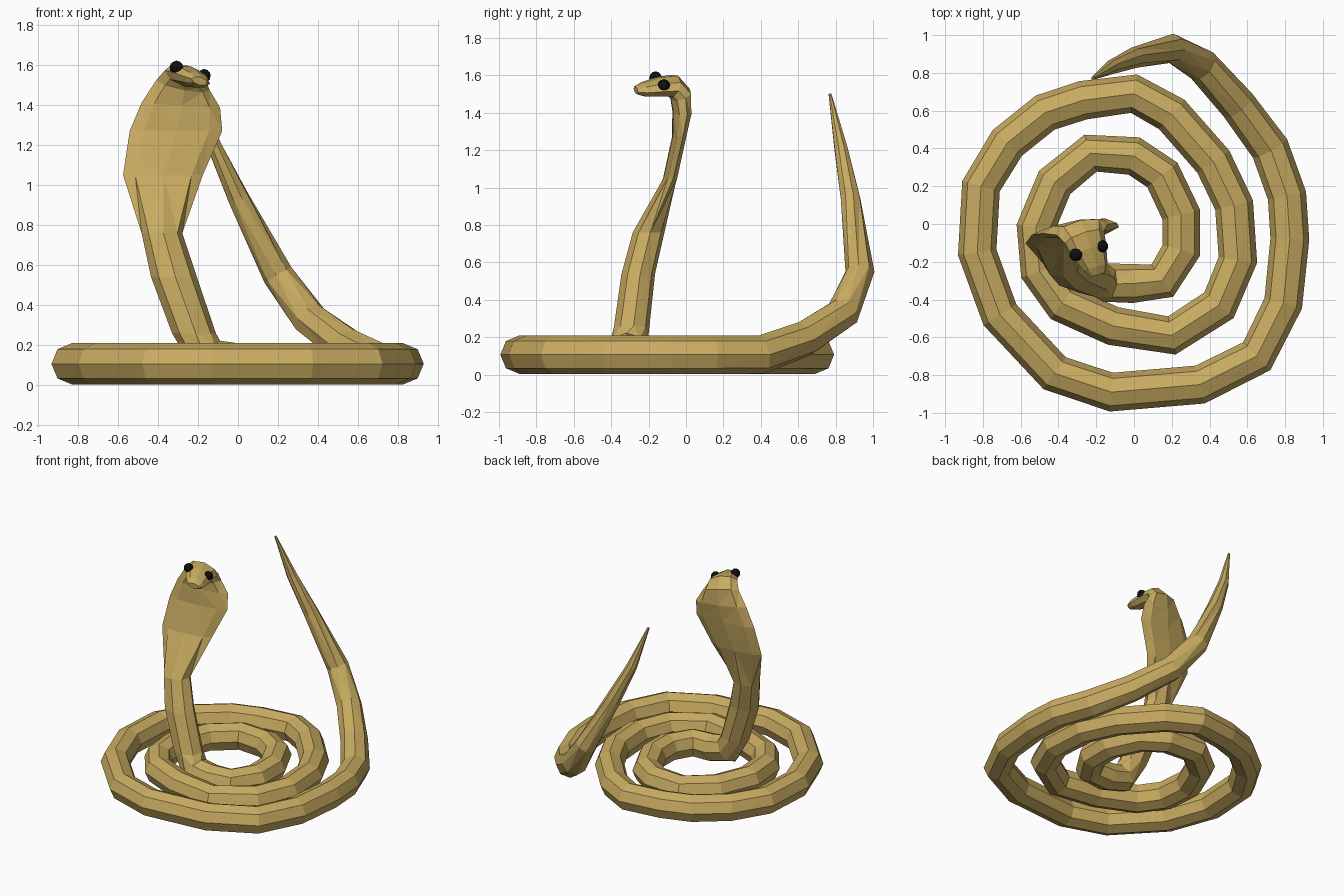
import bpy, bmesh, math
from mathutils import Vector, Euler, Matrix

if "Cube" in bpy.data.objects:
    bpy.data.objects.remove(bpy.data.objects["Cube"])


def material(name, color):
    m = bpy.data.materials.new(name)
    m.diffuse_color = (*color, 1)
    m.use_nodes = True
    m.node_tree.nodes["Principled BSDF"].inputs["Base Color"].default_value = m.diffuse_color
    return m


SKIN = material("scale_gold", (0.58, 0.41, 0.12))
BLACK = material("eye_black", (0.005, 0.005, 0.005))
SIDES = 8

# Raised tail: x, y, z, radius
tail = [(-.22, .77, 1.50, .008), (-.12, .83, 1.20, .038), (0, .88, .94, .055),
        (.20, .93, .55, .078), (.36, .84, .33, .09), (.55, .63, .19, .097)]

# Flat spiral on the ground: centre line from tail to neck (x, y)
coil = [(.72, .40), (.81, .15), (.825, -.08), (.79, -.42), (.65, -.70),
        (.35, -.85), (-.12, -.89), (-.42, -.79), (-.71, -.48), (-.83, -.15),
        (-.81, .20), (-.67, .43), (-.47, .59), (-.27, .655), (0, .69),
        (.20, .58), (.42, .33), (.53, .10), (.55, -.19), (.45, -.43),
        (.20, -.59), (-.11, -.54), (-.38, -.42), (-.50, -.25), (-.52, -.02),
        (-.42, .22), (-.23, .375), (0, .36), (.15, .26), (.25, .05),
        (.25, -.14), (.15, -.30), (-.01, -.315)]
path = tail + [(x, y, .107, .103) for x, y in coil] + [(-.15, -.31, .14, .102)]

# Neck, hood and head: x, y, z, pitch, roll, yaw, half depth, half width
neck = [(-.22, -.29, .26, 0, 0, 5, .095, .11),
        (-.32, -.255, .54, 0, 0, 5, .09, .115),
        (-.38, -.20, .76, 0, 0, 5, .085, .102),
        (-.375, -.085, 1.05, 0, 0, 5, .036, .20),
        (-.31, -.037, 1.27, 0, 0, 5, .034, .232),
        (-.285, -.022, 1.40, 5, 4, 8, .045, .198),
        (-.275, -.03, 1.50, 28, 10, 12, .058, .138),
        (-.262, -.07, 1.545, 65, 15, 17, .06, .112),
        (-.24, -.135, 1.54, 85, 15, 17, .052, .10),
        (-.205, -.225, 1.525, 95, 15, 17, .038, .07),
        (-.192, -.268, 1.52, 95, 15, 17, .02, .042)]


def ring(bm, c, side, up, a, b):
    steps = [2 * math.pi * k / SIDES for k in range(SIDES)]
    return [bm.verts.new(c + side * a * math.cos(t) + up * b * math.sin(t))
            for t in steps]


# Body: one sweep through all the rings
bm = bmesh.new()
rings = []
pts = [Vector(p[:3]) for p in path] + [Vector(neck[0][:3])]
for i, p in enumerate(path):
    t = (pts[i + 1] - pts[max(i - 1, 0)]).normalized()
    side = Vector((0, 0, 1)).cross(t).normalized()
    rings.append(ring(bm, pts[i], side, t.cross(side), p[3], p[3]))
for x, y, z, pitch, roll, yaw, a, b in neck:
    r = Euler([math.radians(v) for v in (pitch, roll, yaw)]).to_matrix()
    rings.append(ring(bm, Vector((x, y, z)), r @ Vector((0, -1, 0)),
                      r @ Vector((1, 0, 0)), a, b))
for r0, r1 in zip(rings, rings[1:]):
    for k in range(SIDES):
        n = (k + 1) % SIDES
        bm.faces.new((r0[k], r0[n], r1[n], r1[k]))
bm.faces.new(rings[0])
bm.faces.new(rings[-1])
bmesh.ops.recalc_face_normals(bm, faces=bm.faces)
bmesh.ops.triangulate(bm, faces=bm.faces)
mesh = bpy.data.meshes.new("snake_body")
bm.to_mesh(mesh)
bm.free()
mesh.materials.append(SKIN)
bpy.context.collection.objects.link(bpy.data.objects.new("snake_body", mesh))

# Eyes
for name, loc in (("eye_right", (-.308, -.163, 1.588)), ("eye_left", (-.17, -.118, 1.546))):
    bpy.ops.mesh.primitive_ico_sphere_add(subdivisions=2, radius=.034, location=loc)
    eye = bpy.context.object
    eye.name = name
    eye.data.materials.append(BLACK)
